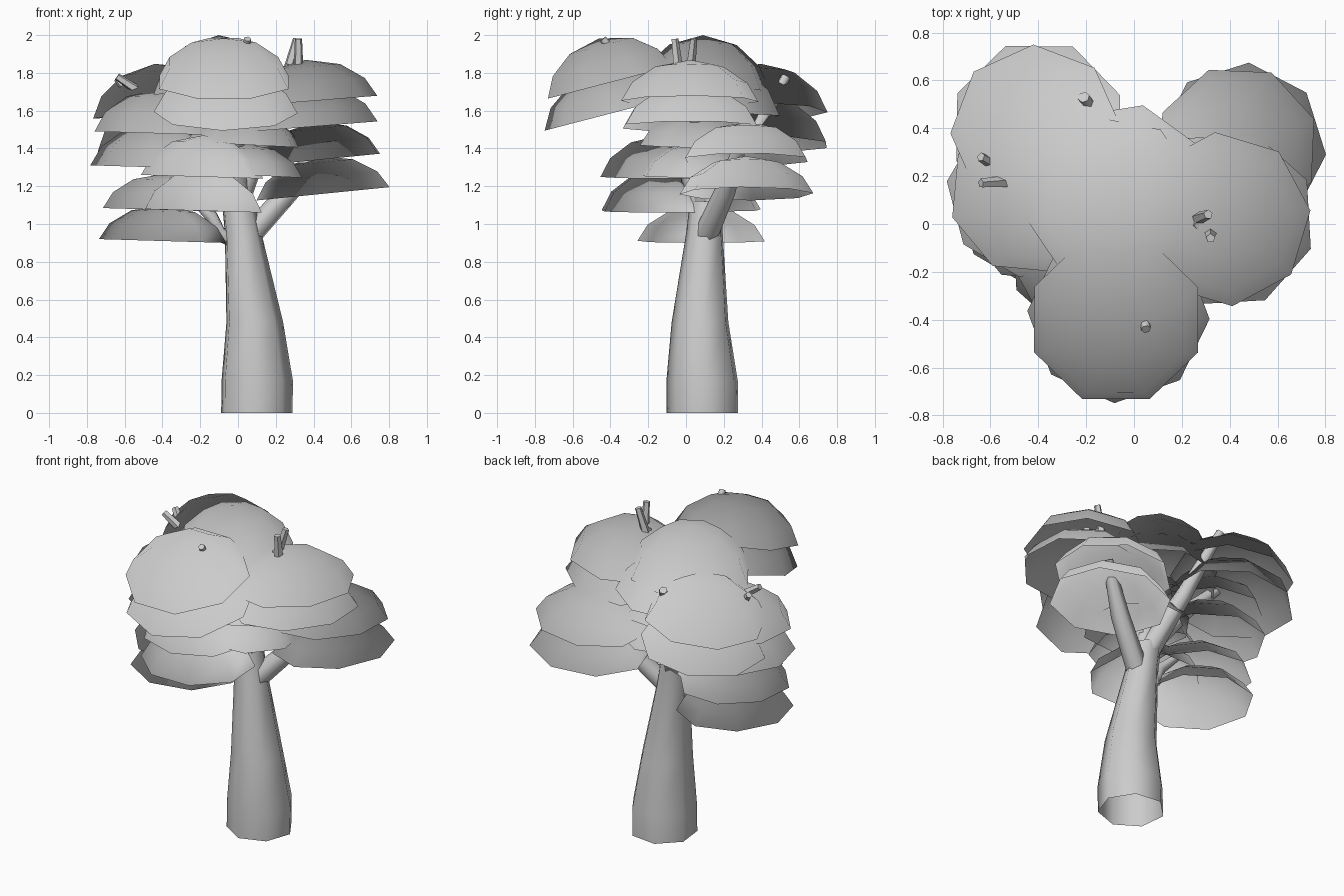
import bpy, bmesh, math
from mathutils import Vector

if "Cube" in bpy.data.objects:
    bpy.data.objects.remove(bpy.data.objects["Cube"])


def finish(bm, name, angle, puff=False):
    bmesh.ops.recalc_face_normals(bm, faces=bm.faces)
    me = bpy.data.meshes.new(name)
    bm.to_mesh(me)
    bm.free()
    ob = bpy.data.objects.new(name, me)
    bpy.context.collection.objects.link(ob)
    bpy.ops.object.select_all(action='DESELECT')
    ob.select_set(True)
    bpy.context.view_layer.objects.active = ob
    bpy.ops.object.shade_smooth_by_angle(angle=math.radians(angle))
    if puff:  # shade the whole crown like one soft ball
        me.normals_split_custom_set_from_vertices(
            [(v.co - Vector((0, .05, 1))).normalized() for v in me.vertices])
    return ob


def tube(name, pts, radii, sides, level=False, spin=.3):
    """Tapered tube through pts; level keeps rings horizontal and the top open."""
    bm = bmesh.new()
    pts = [Vector(p) for p in pts]
    rings = []
    for i, (p, r) in enumerate(zip(pts, radii)):
        d = Vector((0, 0, 1)) if level else pts[min(i + 1, len(pts) - 1)] - pts[max(i - 1, 0)]
        q = Vector((0, 0, 1)).rotation_difference(d)
        rings.append([bm.verts.new(p + q @ Vector((r * math.cos(a), r * math.sin(a), 0)))
                      for a in (spin + math.tau * k / sides for k in range(sides))])
    for a, b in zip(rings, rings[1:]):
        for k in range(sides):
            n = (k + 1) % sides
            bm.faces.new((a[k], a[n], b[n], b[k]))
    if not level:
        bm.faces.new(rings[-1])
    return finish(bm, name, 65)


def dome(name, c, r, h, tilt, spin, sides=8):
    """Open umbrella shell: c is the rim centre, h the height to the apex."""
    bm = bmesh.new()
    axis = Vector((tilt[0], tilt[1], 1)).normalized()
    q = Vector((0, 0, 1)).rotation_difference(axis)
    rings = []
    for fr, fh in ((1, 0), (.84, .45), (.5, .83)):
        rings.append([bm.verts.new(Vector(c) + q @ Vector(
            (r * fr * math.cos(a), r * fr * math.sin(a), h * fh)))
            for a in (spin + math.tau * k / sides for k in range(sides))])
    top = bm.verts.new(Vector(c) + q @ Vector((0, 0, h)))
    for k in range(sides):
        n = (k + 1) % sides
        for a, b in zip(rings, rings[1:]):
            bm.faces.new((a[k], a[n], b[n], b[k]))
        bm.faces.new((rings[-1][k], rings[-1][n], top))
    return finish(bm, name, 80, True)


# Trunk
tube("trunk", [(.095, .09, 0), (.097, .09, .17), (.085, .078, .48), (.025, .1, .95), (0, .11, 1.12)],
     [.195, .195, .155, .1, .09], 7, True, -math.pi / 4)

# Branches, whose tips poke through the foliage
branches = {
    "branch_centre": ([(0, .11, 1.08), (-.02, .08, 1.45), (-.06, .05, 1.9)], [.08, .05, .02]),
    "branch_front": ([(0, .08, 1.1), (-.02, -.05, 1.5), (.05, -.44, 1.98)], [.07, .045, .02]),
    "branch_right": ([(0, .09, 1.1), (.15, .06, 1.5), (.28, .0, 1.84)], [.06, .045, .03]),
    "branch_back": ([(0, .12, 1.08), (-.1, .32, 1.4), (-.21, .53, 1.78)], [.07, .05, .025]),
    "branch_left": ([(0, .12, 1.1), (-.28, .16, 1.45), (-.53, .2, 1.7)], [.06, .045, .03]),
    "branch_back_right": ([(.05, .1, .93), (.28, .21, 1.18), (.45, .3, 1.45)], [.065, .055, .03]),
    "branch_low_left": ([(0, .09, .9), (-.1, .08, .95), (-.14, .06, 1.04), (-.3, .08, 1.2)], [.04, .04, .035, .02]),
}
for name, (pts, radii) in branches.items():
    tube(name, pts, radii, 6)

# Twigs in pairs
twigs = [((.26, .02, 1.8), (.31, .04, 1.98)), ((.32, -.04, 1.8), (.32, -.06, 1.98)),
         ((-.49, .18, 1.68), (-.64, .17, 1.78)), ((-.55, .23, 1.66), (-.64, .28, 1.77))]
for i, (a, b) in enumerate(twigs):
    tube(f"twig_{i + 1}", [a, b], [.028, .02], 5)

# Foliage clumps: rim centre, radius, height, tilt, lower layer offset, spin
clumps = {
    "front": ((-.075, -.4, 1.75), .37, .24, (0, -.26), (.01, .02, -.16), .39),
    "top": ((-.09, .09, 1.7), .365, .3, (-.04, 0), (.04, .04, -.13), .2),
    "back_left": ((-.41, .39, 1.6), .36, .25, (-.12, .02), (.01, .01, -.175), .03),
    "left": ((-.43, .13, 1.48), .345, .23, (.03, 0), (0, 0, -.18), .3),
    "right": ((.375, .02, 1.65), .365, .22, (-.08, 0), (.01, 0, -.135), .1),
    "back_right": ((.43, .32, 1.34), .345, .2, (-.1, 0), (.02, 0, -.18), .35),
    "middle": ((.03, .06, 1.42), .31, .17, (.05, 0), (0, 0, -.16), .2),
    "low_front": ((-.19, -.13, 1.25), .325, .22, (.03, 0), (0, 0, -.18), .1),
    "low_left": ((-.4, .08, 1.075), .33, .19, (.03, 0), (0, 0, -.165), .3),
}
for name, (c, r, h, tilt, shift, spin) in clumps.items():
    dome(f"leaves_{name}_upper", c, r, h, tilt, spin)
    dome(f"leaves_{name}_lower", Vector(c) + Vector(shift), r * 1.03, h, tilt, spin + .35)
